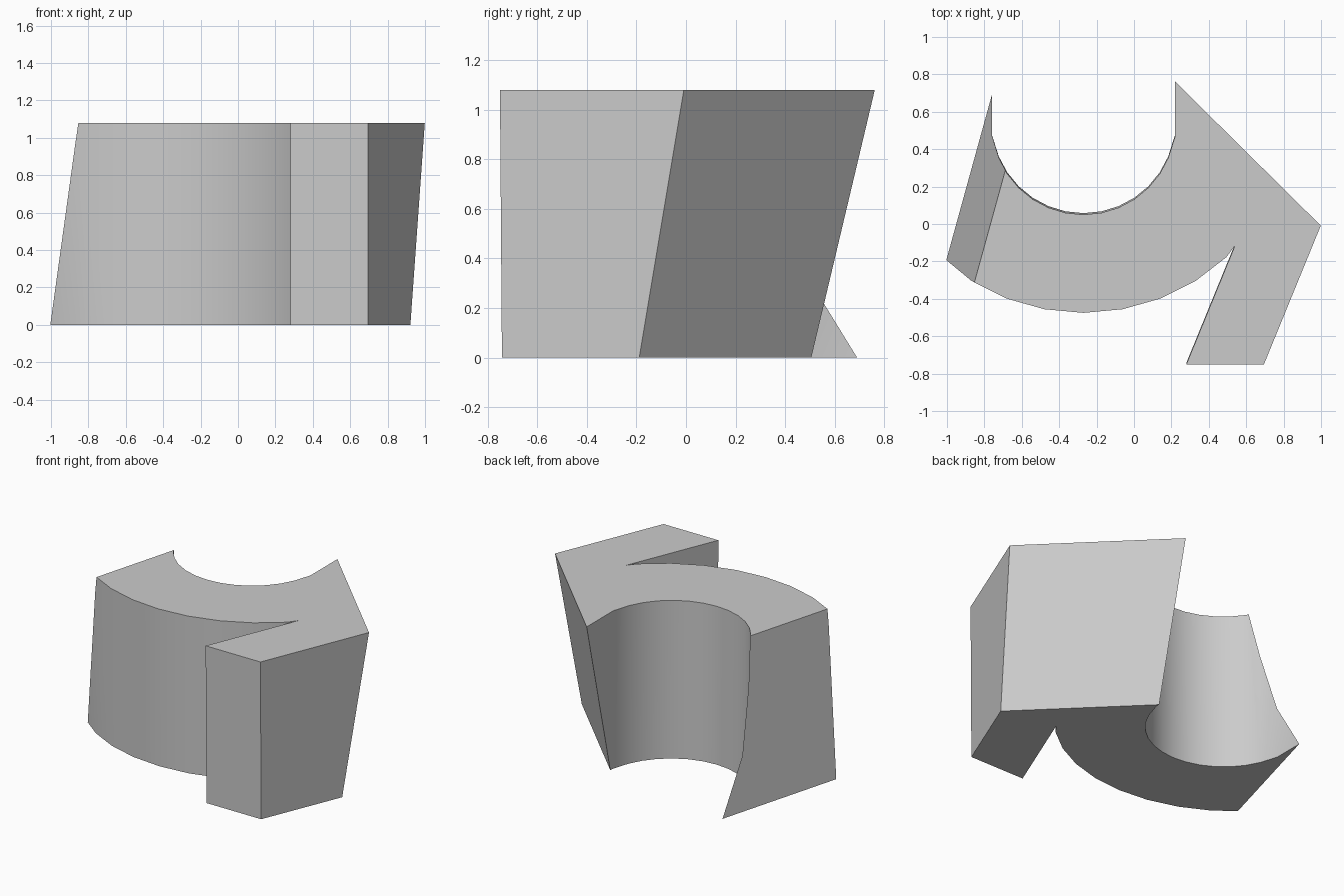
import bpy, bmesh
from math import sin, cos, radians
from mathutils import Vector

cube = bpy.data.objects.get("Cube")
if cube:
    bpy.data.objects.remove(cube, do_unlink=True)

HEIGHT = 1.08
LEAN = 0.008          # slight forward lean from bottom to top
STEP = radians(11.25)
CENTRE = (-0.27, 0.54)


def arc(rx, ry, first, last):
    """Arc points, counted in steps either side of the lowest point."""
    return [(CENTRE[0] + rx * sin(i * STEP), CENTRE[1] - ry * cos(i * STEP))
            for i in range(first, last + 1)]


def cut(bm, bottom, top, outward):
    """Slice along a slanted plane through two bottom points and one top point."""
    a = Vector((*bottom[0], 0))
    b = Vector((*bottom[1], 0))
    c = Vector((*top, HEIGHT))
    normal = (b - a).cross(c - a).normalized()
    if normal.dot(Vector(outward)) < 0:
        normal.negate()
    bmesh.ops.bisect_plane(bm, geom=bm.verts[:] + bm.edges[:] + bm.faces[:],
                           plane_co=a, plane_no=normal, clear_outer=True)
    rim = [e for e in bm.edges if e.is_boundary]
    bmesh.ops.holes_fill(bm, edges=rim, sides=0)


# Oversized outline: outer curve, angled arm, then the round notch
outline = arc(1.08, 1.015, -5, 4)
outline += [(0.54, -0.115), (0.28, -0.75), (0.695, -0.75), (1.412, 1.0)]
outline += [(0.22, 1.0), (0.22, 0.47)]
outline += reversed(arc(0.49, 0.49, -6, 6))
outline += [(-0.76, 0.47), (-0.76, 1.0), (-1.17, 1.0)]

bm = bmesh.new()
base = bm.faces.new([bm.verts.new((x, y + LEAN, 0)) for x, y in outline])
lifted = bmesh.ops.extrude_face_region(bm, geom=[base])["geom"]
bmesh.ops.translate(bm, vec=(0, -LEAN, HEIGHT),
                    verts=[v for v in lifted if isinstance(v, bmesh.types.BMVert)])

# Slanted left end and slanted back of the arm
cut(bm, [(-1.0, -0.18), (-0.76, 0.69)], (-0.85, -0.30), (-1, 0, 0))
cut(bm, [(0.923, -0.19), (0.22, 0.505)], (1.0, -0.01), (1, 1, 0))
bmesh.ops.recalc_face_normals(bm, faces=bm.faces[:])

mesh = bpy.data.meshes.new("curved_block")
bm.to_mesh(mesh)
bm.free()
block = bpy.data.objects.new("curved_block", mesh)
bpy.context.collection.objects.link(block)

# Plain grey
grey = bpy.data.materials.new("light_grey")
grey.use_nodes = True
colour = (0.6, 0.6, 0.6, 1)
grey.diffuse_color = colour
grey.node_tree.nodes["Principled BSDF"].inputs["Base Color"].default_value = colour
mesh.materials.append(grey)

# Smooth curves, crisp corners
bpy.ops.object.select_all(action="DESELECT")
block.select_set(True)
bpy.context.view_layer.objects.active = block
bpy.ops.object.shade_smooth_by_angle(angle=radians(25))
